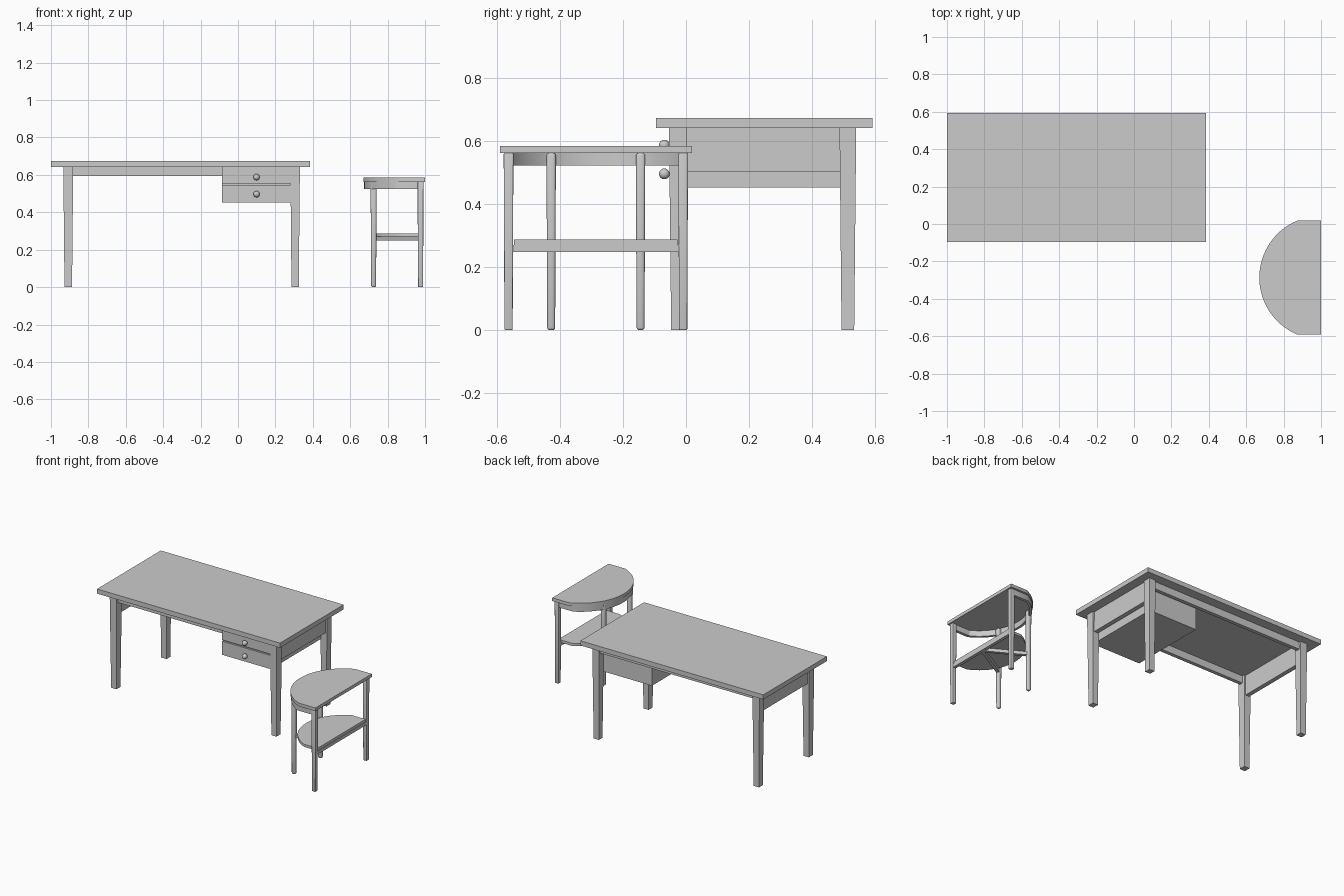
import bpy, bmesh
from math import sin, cos, asin, sqrt, hypot, atan2
from mathutils import Vector

if "Cube" in bpy.data.objects:
    bpy.data.objects.remove(bpy.data.objects["Cube"])

GREY = (0.6, 0.6, 0.6, 1)
grey = bpy.data.materials.new("plain_grey")
grey.use_nodes = True
grey.diffuse_color = GREY
grey.node_tree.nodes["Principled BSDF"].inputs["Base Color"].default_value = GREY


def finish(name, bm, smooth=False):
    bmesh.ops.recalc_face_normals(bm, faces=bm.faces)
    mesh = bpy.data.meshes.new(name)
    bm.to_mesh(mesh)
    bm.free()
    mesh.materials.append(grey)
    ob = bpy.data.objects.new(name, mesh)
    bpy.context.collection.objects.link(ob)
    if smooth:
        bpy.ops.object.select_all(action='DESELECT')
        ob.select_set(True)
        bpy.context.view_layer.objects.active = ob
        bpy.ops.object.shade_smooth_by_angle()
    return ob


def box(name, x, y, z, taper=1.0, bevel=0.0):
    """Box from (min, max) ranges; taper shrinks the bottom end."""
    bm = bmesh.new()
    bmesh.ops.create_cube(bm, size=1)
    for v in bm.verts:
        k = taper if v.co.z < 0 else 1
        v.co = [(r[0] + r[1]) / 2 + c * f * (r[1] - r[0])
                for r, c, f in zip((x, y, z), v.co, (k, k, 1))]
    if bevel:
        bmesh.ops.bevel(bm, geom=bm.edges[:], offset=bevel, segments=3,
                        profile=0.5, affect='EDGES')
    return finish(name, bm, bool(bevel))


def prism(name, outline, z0, z1):
    bm = bmesh.new()
    face = bm.faces.new([bm.verts.new((x, y, z0)) for x, y in outline])
    up = bmesh.ops.extrude_face_region(bm, geom=[face])["geom"]
    for v in up:
        if isinstance(v, bmesh.types.BMVert):
            v.co.z = z1
    return finish(name, bm, True)


# ---------- Desk ----------
box("desk_top", (-1, 0.385), (-0.096, 0.593), (0.643, 0.675))
for side, x in (("right", (-0.934, -0.881)), ("left", (0.28, 0.331))):
    for end, y in (("front", (-0.054, 0.003)), ("back", (0.488, 0.541))):
        box(f"desk_{end}_{side}_leg", x, y, (0, 0.643), taper=0.76)
    mid = sum(x) / 2
    box(f"desk_{side}_apron", (mid - 0.015, mid + 0.015), (0, 0.49), (0.505, 0.643))
box("desk_front_apron", (-0.885, -0.08), (-0.04, -0.015), (0.593, 0.643))
box("desk_back_apron", (-0.885, 0.285), (0.503, 0.528), (0.593, 0.643))

# Drawer case with two fronts separated by a groove, and round knobs
box("drawer_case", (-0.085, 0.285), (-0.04, 0.49), (0.453, 0.643))
for name, z in (("lower", (0.453, 0.546)), ("upper", (0.555, 0.643))):
    box(f"{name}_drawer_front", (-0.085, 0.281), (-0.052, -0.038), z)
for name, z in (("lower", 0.497), ("upper", 0.588)):
    bm = bmesh.new()
    bmesh.ops.create_uvsphere(bm, u_segments=24, v_segments=16, radius=0.017)
    bmesh.ops.translate(bm, verts=bm.verts, vec=(0.099, -0.069, z))
    finish(f"{name}_drawer_knob", bm, True)

# ---------- Half-round side table ----------
CX, CY = 1.0, -0.2865


def half_round(radius, half, back, n=40):
    """Arc clipped at +-half in y, closed by a straight back edge."""
    a = asin(min(1, half / radius))
    arc = [(CX - radius * cos(t), CY + radius * sin(t))
           for t in (-a + 2 * a * i / n for i in range(n + 1))]
    return [(back, CY - half)] + arc + [(back, CY + half)]


prism("table_top", half_round(0.33, 0.305, 1.0), 0.563, 0.585)
outer = half_round(0.325, 0.29, 0.965)
inner = half_round(0.308, 0.27, 0.965)
prism("table_curved_apron", outer + inner[::-1], 0.524, 0.563)
prism("table_shelf", half_round(0.285, 0.26, 0.985), 0.27, 0.288)

# Legs, with a rail and two struts under the shelf
box("table_back_rail", (0.966, 0.988), (CY - 0.27, CY + 0.27), (0.248, 0.27))
for name, s in (("front", -1), ("back", 1)):
    def span(a, b):
        return sorted((CY + s * a, CY + s * b))
    box(f"table_{name}_outer_leg", (0.96, 0.992), span(0.262, 0.293), (0, 0.563),
        taper=0.84, bevel=0.004)
    box(f"table_{name}_inner_leg", (0.709, 0.741), span(0.127, 0.157), (0, 0.563),
        taper=0.84, bevel=0.009)
    foot, hub = Vector((0.725, CY + s * 0.142)), Vector((0.975, CY))
    d = hub - foot
    w = Vector((-d.y, d.x)).normalized() * 0.01
    prism(f"table_{name}_strut", [foot + w, foot - w, hub - w, hub + w], 0.248, 0.27)
